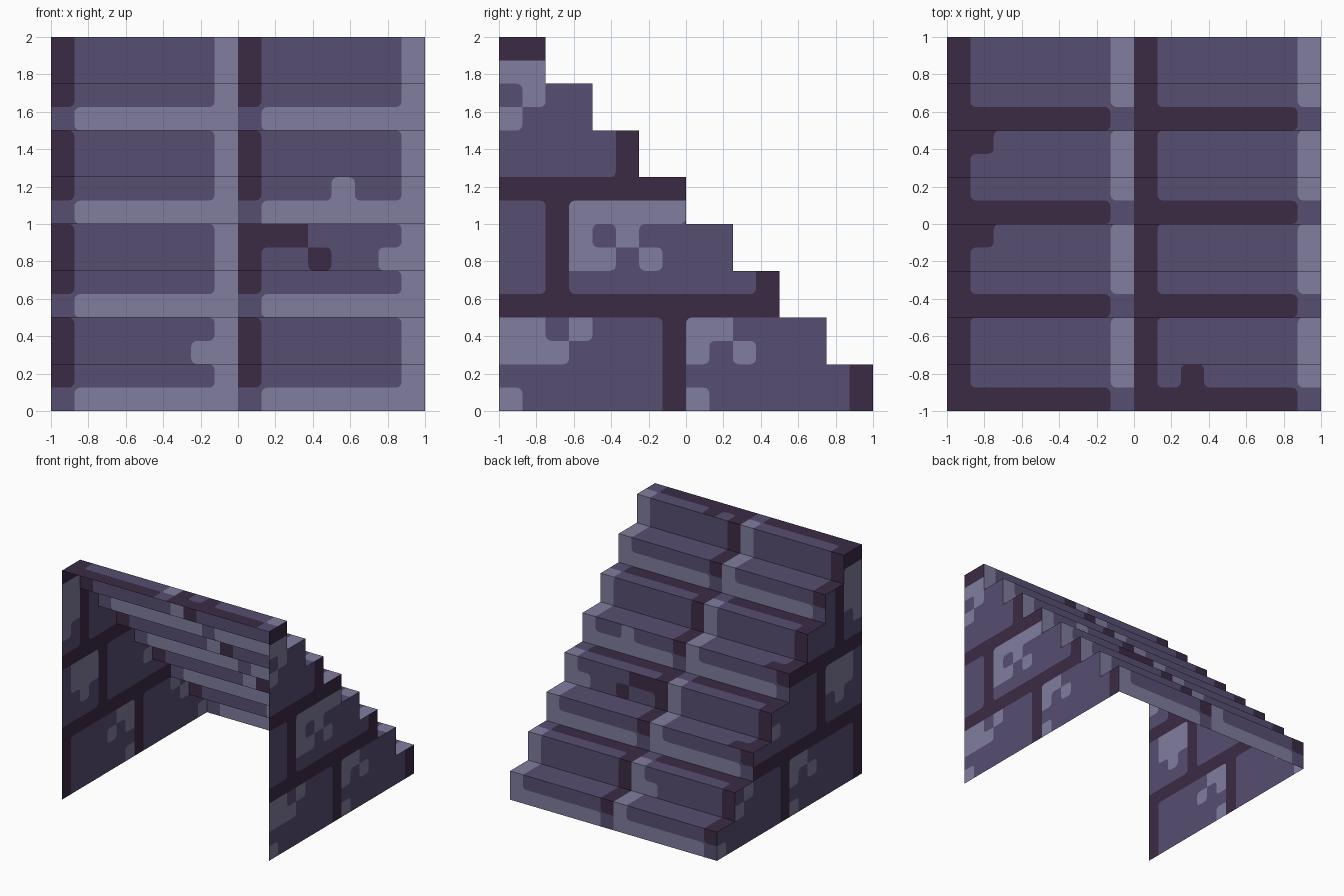
import bpy, bmesh, math

if "Cube" in bpy.data.objects:
    bpy.data.objects.remove(bpy.data.objects["Cube"])

N = 16            # cells per side of every painted surface
C = 2 / N         # cell size
R = 0.03          # corner rounding of painted patches
DARK, MID, LIGHT = 0, 1, 2


def lin(h):
    out = []
    for i in (0, 2, 4):
        c = int(h[i:i + 2], 16) / 255
        out.append(c / 12.92 if c <= 0.04045 else ((c + 0.055) / 1.055) ** 2.4)
    return (*out, 1)


mats = []
for name, h in (("dark mortar", "3b2b45"), ("purple stone", "564e71"), ("pale stone", "807d9d")):
    m = bpy.data.materials.new(name)
    m.diffuse_color = lin(h)
    m.use_nodes = True
    m.node_tree.nodes["Principled BSDF"].inputs["Base Color"].default_value = m.diffuse_color
    mats.append(m)


# Brick wall: mortar rows, staggered mortar columns, pale worn patches
PALE = {14: (0, 1, 14, 15), 13: (1, 14, 15), 12: (0, 14, 15), 11: (15,),
        8: (3, 4, 5, 6, 7, 12, 13, 14), 7: (3, 5, 12, 13, 14), 6: (3, 4, 6, 13),
        3: (0, 1, 3, 8, 9), 2: (0, 1, 2, 8, 10), 0: (0, 8)}


def wall_colour(c, r):
    joints = (7, 15) if r < 4 else (2, 11) if r < 9 else (5, 13)
    if r in (4, 9, 15) or c in joints:
        return DARK
    return LIGHT if c in PALE.get(r, ()) else MID


# Slabs: dark left edge, pale right edge, a border row every fourth row
def slab(c, r, border):
    k = c % 8
    if r % 4 == 0:
        corner = 0 if border == LIGHT else 7
        return MID if k == corner else border
    return DARK if k == 0 else LIGHT if k == 7 else MID


RISER_CHIPS = {(12, 9): LIGHT, (9, 7): DARK, (10, 7): DARK, (11, 6): DARK,
               (14, 6): LIGHT, (6, 2): LIGHT}
TREAD_CHIPS = {(1, 11): DARK, (1, 7): DARK, (10, 1): DARK}


def riser_colour(c, r):
    return RISER_CHIPS.get((c, r), slab(c, r, LIGHT))


def tread_colour(c, r):
    return TREAD_CHIPS.get((c, r), slab(c, r, DARK))


def build(name, colour, place, flip=False, inside=lambda c, r: True):
    """Tile a surface with coloured cells whose patch corners are rounded."""
    bm = bmesh.new()

    def face(pts, r, mat):
        vs = [bm.verts.new(place(u, v, r)) for u, v in pts]
        f = bm.faces.new(vs[::-1] if flip else vs)
        f.material_index = mat

    def look(c, r, own):
        return colour(c, r) if 0 <= c < N and 0 <= r < N else own

    for r in range(N):
        for c in range(N):
            if not inside(c, r):
                continue
            own = colour(c, r)
            outline = []
            mu, mv = -1 + (c + 0.5) * C, -1 + (r + 0.5) * C
            for sx, sy in ((-1, -1), (1, -1), (1, 1), (-1, 1)):
                p = (mu + sx * C / 2, mv + sy * C / 2)
                a, b = look(c + sx, r, own), look(c, r + sy, own)
                if a == b != own and look(c + sx, r + sy, own) != own:
                    # arc around the corner, the tip takes the neighbour colour
                    cx, cy = p[0] - sx * R, p[1] - sy * R
                    start = math.atan2(sy, sx) - math.pi / 4
                    arc = [(cx + R * math.cos(start + i * math.pi / 6),
                            cy + R * math.sin(start + i * math.pi / 6)) for i in range(4)]
                    outline += arc
                    for q, s in zip(arc, arc[1:]):
                        face((p, s, q), r, a)
                else:
                    outline.append(p)
            face(outline, r, own)
    bmesh.ops.remove_doubles(bm, verts=bm.verts, dist=1e-5)
    me = bpy.data.meshes.new(name)
    bm.to_mesh(me)
    bm.free()
    for m in mats:
        me.materials.append(m)
    bpy.context.collection.objects.link(bpy.data.objects.new(name, me))


def under_stairs(c, r):
    return c // 2 + r // 2 <= 7


# Eight treads and risers, two cell rows each
build("treads", tread_colour, lambda u, v, r: (u, v, 2 - 0.25 * (r // 2)))
build("risers", riser_colour, lambda u, v, r: (u, 1 - 0.25 * (r // 2), v + 1), flip=True)

# Stepped side walls; the left one carries the bricks in reverse order
build("right_wall", wall_colour, lambda u, v, r: (1, u, v + 1), inside=under_stairs)
build("left_wall", lambda c, r: wall_colour(N - 1 - c, r),
      lambda u, v, r: (-1, u, v + 1), flip=True, inside=under_stairs)
